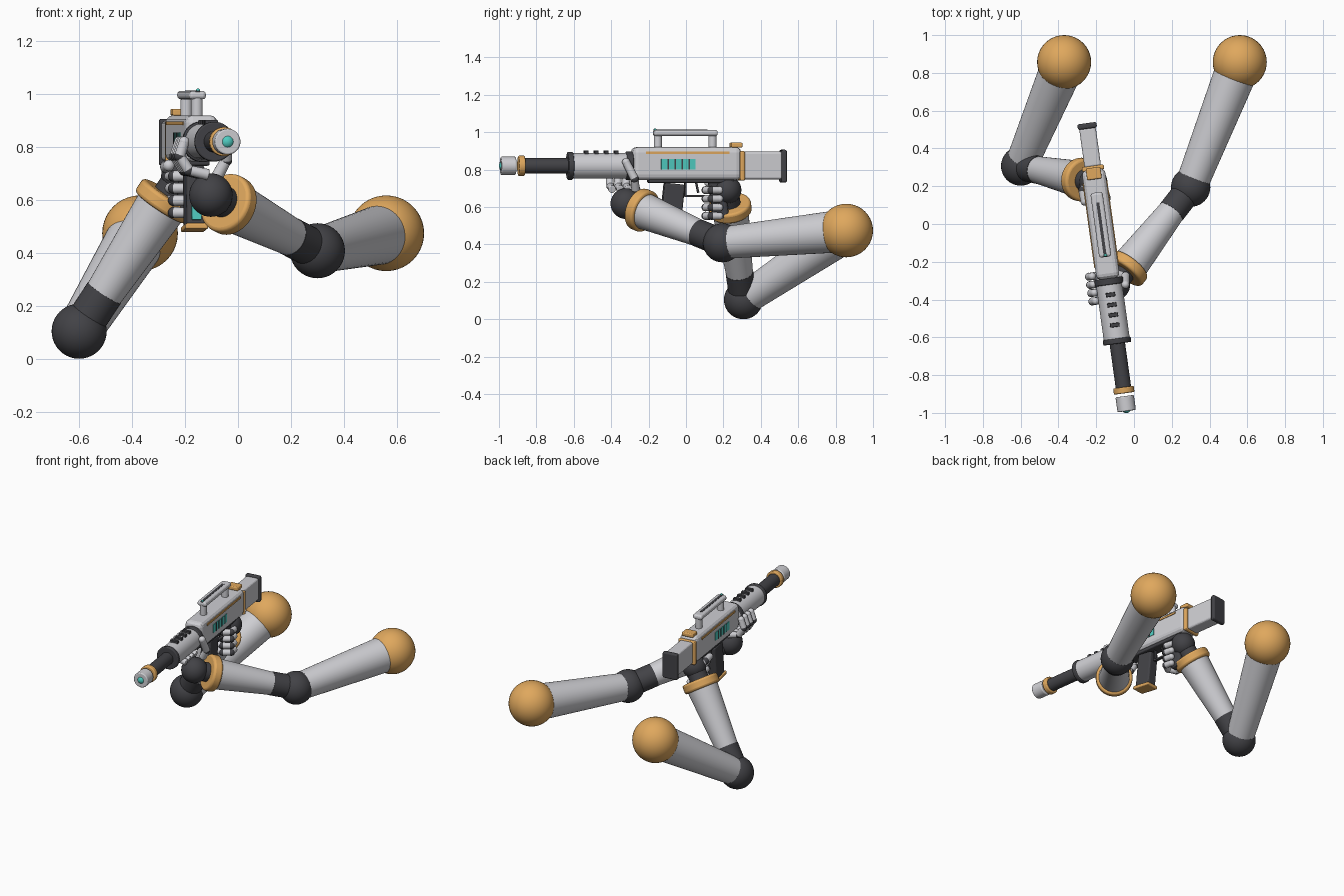
import bpy, bmesh, math
from mathutils import Matrix, Vector

if "Cube" in bpy.data.objects:
    bpy.data.objects.remove(bpy.data.objects["Cube"])


def material(name, r, g, b):
    m = bpy.data.materials.new(name)
    m.use_nodes = True
    m.diffuse_color = (r, g, b, 1)
    m.node_tree.nodes["Principled BSDF"].inputs["Base Color"].default_value = (r, g, b, 1)
    return m


LIGHT = material("light_grey", 0.62, 0.62, 0.65)
DARK = material("charcoal", 0.055, 0.055, 0.062)
GOLD = material("amber", 0.74, 0.39, 0.11)
TEAL = material("teal_glow", 0.08, 0.6, 0.53)

WORLD = Matrix.Identity(4)
GUN = Matrix.Translation((-0.176, 0, 0)) @ Matrix.Rotation(math.radians(7.9), 4, 'Z')


def finish(name, bm, mat, matrix, bevel=0, smooth=True):
    mesh = bpy.data.meshes.new(name)
    bm.to_mesh(mesh)
    bm.free()
    mesh.materials.append(mat)
    ob = bpy.data.objects.new(name, mesh)
    bpy.context.collection.objects.link(ob)
    ob.matrix_world = matrix
    if smooth:
        bpy.ops.object.select_all(action='DESELECT')
        ob.select_set(True)
        bpy.context.view_layer.objects.active = ob
        bpy.ops.object.shade_smooth_by_angle(angle=math.radians(35))
    if bevel:
        mod = ob.modifiers.new("rounded_edges", 'BEVEL')
        mod.width = bevel
        mod.segments = 3
        mod.limit_method = 'ANGLE'
    return ob


def box(name, centre, size, mat, bevel=0, tilt=0, frame=GUN):
    bm = bmesh.new()
    bmesh.ops.create_cube(bm, size=1)
    bmesh.ops.scale(bm, vec=size, verts=bm.verts)
    place = Matrix.Translation(centre) @ Matrix.Rotation(math.radians(tilt), 4, 'X')
    return finish(name, bm, mat, frame @ place, bevel, False)


def tube(name, a, b, r1, r2, mat, bevel=0, frame=WORLD, sides=40):
    a, b = Vector(a), Vector(b)
    bm = bmesh.new()
    bmesh.ops.create_cone(bm, cap_ends=True, segments=sides, radius1=r1, radius2=r2, depth=(b - a).length)
    turn = (b - a).to_track_quat('Z', 'Y').to_matrix().to_4x4()
    return finish(name, bm, mat, frame @ Matrix.Translation((a + b) / 2) @ turn, bevel)


def ball(name, centre, r, mat, frame=WORLD, segments=40):
    bm = bmesh.new()
    bmesh.ops.create_uvsphere(bm, u_segments=segments, v_segments=segments // 2, radius=r)
    return finish(name, bm, mat, frame @ Matrix.Translation(centre))


def barrel_part(name, y1, y2, r, mat, bevel=0):
    return tube(name, (0, y1, 0.82), (0, y2, 0.82), r, r, mat, bevel, GUN)


def finger(name, points, r=0.021):
    # light segments with dark knuckles and a rounded tip
    for i, (a, b) in enumerate(zip(points, points[1:])):
        tube(f"{name}_segment_{i}", a, b, r, r * 0.92, LIGHT, 0.005, GUN, 16)
        last = i == len(points) - 2
        ball(f"{name}_joint_{i}", b, r * (0.95 if last else 1.02), LIGHT if last else DARK, GUN, 16)


# Barrel and handguard
barrel_part("muzzle", -1.0, -0.92, 0.049, LIGHT, 0.006)
ball("muzzle_glow", (0, -0.982, 0.82), 0.028, TEAL, GUN, 24)
barrel_part("barrel_ring", -0.905, -0.872, 0.055, GOLD, 0.006)
barrel_part("barrel", -0.88, -0.6, 0.041, DARK)
barrel_part("handguard_front_ring", -0.64, -0.612, 0.075, DARK, 0.006)
barrel_part("handguard", -0.615, -0.29, 0.069, LIGHT)
barrel_part("handguard_rear_ring", -0.325, -0.29, 0.077, DARK, 0.006)
for i in range(4):
    box(f"vent_{i}", (0, -0.54 + i * 0.054, 0.892), (0.05, 0.022, 0.02), DARK, 0.003)

# Receiver, with side details mirrored
box("receiver", (0, 0, 0.832), (0.124, 0.585, 0.175), LIGHT, 0.028)
box("receiver_underside", (0, 0.025, 0.744), (0.085, 0.46, 0.03), DARK, 0.008)
for side, s in (("left", 1), ("right", -1)):
    box(f"{side}_stripe", (s * 0.062, 0.0, 0.889), (0.008, 0.45, 0.013), GOLD)
    box(f"{side}_display", (s * 0.062, -0.05, 0.828), (0.006, 0.185, 0.055), TEAL)
    for i in range(4):
        box(f"{side}_display_bar_{i}", (s * 0.063, -0.105 + i * 0.038, 0.828), (0.009, 0.008, 0.055), DARK)

# Stock
box("stock_collar", (0, 0.298, 0.82), (0.118, 0.026, 0.158), GOLD, 0.008)
box("stock", (0, 0.41, 0.822), (0.088, 0.21, 0.148), LIGHT, 0.012)
box("butt_plate", (0, 0.524, 0.818), (0.102, 0.03, 0.176), DARK, 0.01)
box("rear_sight", (0, 0.27, 0.931), (0.078, 0.062, 0.026), GOLD, 0.007)

# Carry handle
for i, y in enumerate((-0.152, 0.143)):
    tube(f"handle_post_{i}", (0, y, 0.9), (0, y, 1.0), 0.022, 0.022, LIGHT, 0, GUN, 24)
box("handle_bar", (0, -0.004, 0.996), (0.065, 0.345, 0.032), LIGHT, 0.013)
box("handle_strip", (0, -0.03, 1.011), (0.016, 0.29, 0.006), DARK)
ball("handle_light", (0.002, -0.167, 1.013), 0.008, TEAL, GUN, 16)

# Magazine, trigger guard and grip
box("magazine", (0, -0.075, 0.61), (0.07, 0.11, 0.23), DARK, 0.01, -6)
box("magazine_display", (0, -0.137, 0.575), (0.036, 0.008, 0.1), TEAL, 0, -6)
box("magazine_base", (0, -0.088, 0.495), (0.088, 0.13, 0.022), GOLD, 0.007, -6)
box("guard_bottom", (0, 0.055, 0.659), (0.02, 0.125, 0.01), DARK)
box("guard_front", (0, -0.004, 0.695), (0.02, 0.01, 0.08), DARK)
box("trigger", (0, 0.06, 0.705), (0.012, 0.012, 0.06), DARK, 0.003, 12)
box("grip", (0, 0.175, 0.645), (0.056, 0.085, 0.22), DARK, 0.016, 8)

# Front hand wrapped under the handguard
for i in range(4):
    y = -0.268 - i * 0.044
    finger(f"left_finger_{i}", [(0.01, y, 0.695), (-0.065, y, 0.712), (-0.1, y, 0.765), (-0.083, y, 0.82)])
finger("left_thumb", [(0.06, -0.28, 0.69), (0.092, -0.29, 0.75), (0.085, -0.335, 0.84)], 0.023)

# Rear hand wrapped around the grip
for i in range(4):
    z = 0.69 - i * 0.046
    finger(f"right_finger_{i}", [(-0.055, 0.2, z), (-0.05, 0.13, z), (0, 0.105, z), (0.05, 0.13, z), (0.046, 0.175, z)])
finger("right_thumb", [(-0.04, 0.23, 0.7), (-0.07, 0.19, 0.725), (-0.068, 0.13, 0.73)], 0.023)


def arm(side, shoulder, elbow, cuff, palm_r):
    shoulder, elbow, cuff = Vector(shoulder), Vector(elbow), Vector(cuff)
    axis = (cuff - elbow).normalized()
    ball(f"{side}_shoulder", shoulder, 0.143, GOLD)
    tube(f"{side}_upper_arm", shoulder, elbow, 0.115, 0.085, LIGHT)
    ball(f"{side}_elbow", elbow, 0.104, DARK)
    tube(f"{side}_elbow_collar", elbow, elbow + axis * 0.175, 0.074, 0.074, DARK)
    tube(f"{side}_forearm", elbow + axis * 0.17, cuff + axis * 0.02, 0.072, 0.1, LIGHT)
    tube(f"{side}_cuff", cuff - axis * 0.03, cuff + axis * 0.03, 0.115, 0.115, GOLD, 0.014)
    tube(f"{side}_wrist", cuff, cuff + axis * 0.1, 0.06, 0.06, DARK)
    ball(f"{side}_palm", cuff + axis * 0.115, palm_r, DARK)


# Arms
arm("left", (0.56, 0.857, 0.474), (0.3, 0.195, 0.408), (-0.035, -0.235, 0.583), 0.082)
arm("right", (-0.37, 0.857, 0.474), (-0.6, 0.307, 0.104), (-0.278, 0.235, 0.595), 0.075)
